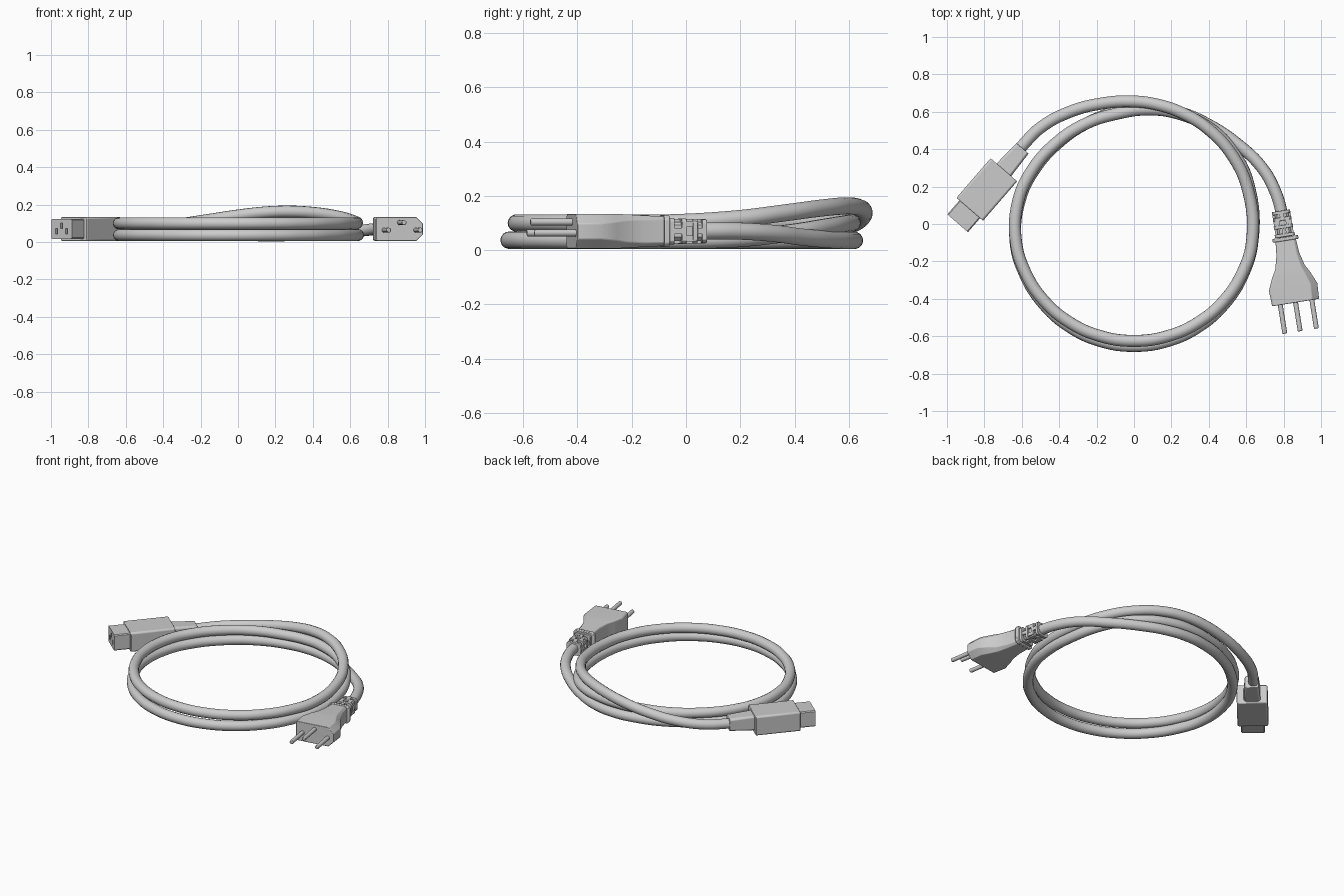
import bpy, bmesh, math
from mathutils import Matrix, Vector

if "Cube" in bpy.data.objects:
    bpy.data.objects.remove(bpy.data.objects["Cube"])


def frame(x, y, z, deg):
    return Matrix.Translation((x, y, z)) @ Matrix.Rotation(math.radians(deg), 4, 'Z')


def finish(name, bm, mat, bevel=0.0, angle=30):
    bmesh.ops.recalc_face_normals(bm, faces=bm.faces)
    me = bpy.data.meshes.new(name)
    bm.transform(mat)
    bm.to_mesh(me)
    bm.free()
    ob = bpy.data.objects.new(name, me)
    bpy.context.collection.objects.link(ob)
    bpy.context.view_layer.objects.active = ob
    for o in bpy.context.selected_objects:
        o.select_set(False)
    ob.select_set(True)
    if bevel:
        m = ob.modifiers.new("bevel", 'BEVEL')
        m.width, m.segments, m.limit_method = bevel, 2, 'ANGLE'
    bpy.ops.object.shade_smooth_by_angle(angle=math.radians(angle))
    return ob


def section(u, hw, hh, left=(.006, .006), right=None):
    """Rectangle across the part with chamfered left and right corners."""
    (lv, lw), (rv, rw) = left, right or left
    pts = [(-hw + lv, -hh), (hw - rv, -hh), (hw, -hh + rw), (hw, hh - rw),
           (hw - rv, hh), (-hw + lv, hh), (-hw, hh - lw), (-hw, -hh + lw)]
    return [(u, v, w) for v, w in pts]


def loft(name, sections, mat, bevel=0.0):
    bm = bmesh.new()
    rings = [[bm.verts.new(p) for p in s] for s in sections]
    for a, b in zip(rings, rings[1:]):
        n = len(a)
        for i in range(n):
            bm.faces.new((a[i], a[(i + 1) % n], b[(i + 1) % n], b[i]))
    bm.faces.new(rings[0])
    bm.faces.new(rings[-1])
    return finish(name, bm, mat, bevel)


def box(bm, c, s):
    bmesh.ops.create_cube(bm, size=1, matrix=Matrix.Translation(c) @ Matrix.Diagonal((*s, 1)))


# Cable: two stacked turns, one end rising over the coil, the other leaving beneath it
def half_turn(a, b, z, n=11):
    return [(a * math.cos(t), b * math.sin(t), z)
            for t in (-math.pi * (i + .5) / n for i in range(n))]


from_socket = [(-.64, .37, .07), (-.60, .415, .07), (-.50, .515, .075), (-.35, .597, .09),
               (-.18, .643, .115), (0, .655, .142), (.13, .637, .157), (.26, .592, .163),
               (.40, .505, .156), (.53, .36, .137), (.61, .18, .115)]
middle = [(-.62, .12, .1), (-.55, .28, .1), (-.42, .43, .1), (-.25, .54, .1), (-.08, .592, .1),
          (.06, .612, .1), (.22, .595, .098), (.40, .515, .085), (.54, .37, .062), (.62, .18, .042)]
to_plug = [(-.61, .13, .037), (-.54, .28, .037), (-.41, .43, .037), (-.23, .55, .037),
           (-.05, .607, .037), (.10, .62, .036), (.25, .595, .036), (.40, .53, .039),
           (.55, .43, .048), (.685, .30, .064), (.757, .17, .071), (.787, .07, .071), (.80, -.01, .07)]
path = from_socket + half_turn(.638, .625, .1) + middle + half_turn(.640, .652, .037) + to_plug

cu = bpy.data.curves.new("cable", 'CURVE')
cu.dimensions = '3D'
cu.bevel_depth, cu.bevel_resolution, cu.resolution_u = .032, 5, 6
cu.use_fill_caps = True
sp = cu.splines.new('BEZIER')
sp.bezier_points.add(len(path) - 1)
for p, co in zip(sp.bezier_points, path):
    p.co = co
    p.handle_left_type = p.handle_right_type = 'AUTO'
cable = bpy.data.objects.new("cable", cu)
bpy.context.collection.objects.link(cable)
bpy.context.view_layer.objects.active = cable
cable.select_set(True)
bpy.ops.object.convert(target='MESH')
bpy.ops.object.shade_smooth_by_angle(angle=math.radians(50))

# Appliance connector: nose with three slots, thicker grip, tapered sleeve
con = frame(-.943, .004, .07, 49.1)
nose = loft("connector_nose", [section(u, .073, .053) for u in (0, .12)], con)
bm = bmesh.new()
for v, w in ((-.036, -.012), (.036, -.012), (0, .018)):
    box(bm, (.02, v, w), (.1, .014, .03))
cutter = finish("slot_cutter", bm, con)
cutter.hide_render = True
cutter.hide_set(True)
mod = nose.modifiers.new("slots", 'BOOLEAN')
mod.operation, mod.object, mod.solver = 'DIFFERENCE', cutter, 'EXACT'
bpy.context.view_layer.objects.active = nose
bpy.ops.object.modifier_apply(modifier=mod.name)
bpy.data.objects.remove(cutter)

loft("connector_grip", [section(u, .094, .065, (.008, .008)) for u in (.099, .378)], con, .004)
loft("connector_sleeve", [section(.37, .052, .05, (.01, .01)),
                          section(.53, .043, .041, (.01, .01))], con, .003)

# Wall plug: flared body, square on one side and pointed on the other
plug = frame(.864, -.42, .07, -80.9)
profile = [(0, .127, .064, .036), (-.085, .131, .064, .036), (-.15, .103, .064, .03),
           (-.19, .08, .062, .022), (-.26, .062, .058, .015), (-.345, .054, .054, .012)]
loft("plug_body", [section(u, hw, hh, (.008, .008), (c, c)) for u, hw, hh, c in profile], plug, .003)
loft("plug_collar", [section(u, .07, .059, (.015, .015)) for u in (-.335, -.355)], plug, .004)

# Plug pins, the middle one offset upward
for name, v, w in (("pin_left", -.083, -.006), ("pin_middle", 0, .034), ("pin_right", .088, -.006)):
    bm = bmesh.new()
    bmesh.ops.create_cone(bm, cap_ends=True, segments=16, radius1=.013, radius2=.013, depth=.17,
                          matrix=Matrix.Translation((.07, v, w)) @ Matrix.Rotation(math.pi / 2, 4, 'Y'))
    finish(name, bm, plug, .004, 40)

# Strain relief: core, rings and staggered bridges that leave slots
loft("strain_core", [section(u, .037, .034, (.012, .012)) for u in (-.345, -.49)], plug)
for i, u in enumerate((-.366, -.411, -.453, -.488)):
    h = .054 - .002 * i
    loft(f"strain_ring_{i + 1}", [section(u + d, h, h - .005, (.012, .012)) for d in (-.009, .009)],
         plug, .002)
bm = bmesh.new()
for i, u in enumerate((-.388, -.432, -.471)):
    for s in (-1, 1):
        for k in ((-.03, .03) if i % 2 else (0,)):
            box(bm, (u, s * .04, k * .9), (.05, .018, .022))
            box(bm, (u, k * .9, s * .036), (.05, .022, .018))
finish("strain_bridges", bm, plug)
